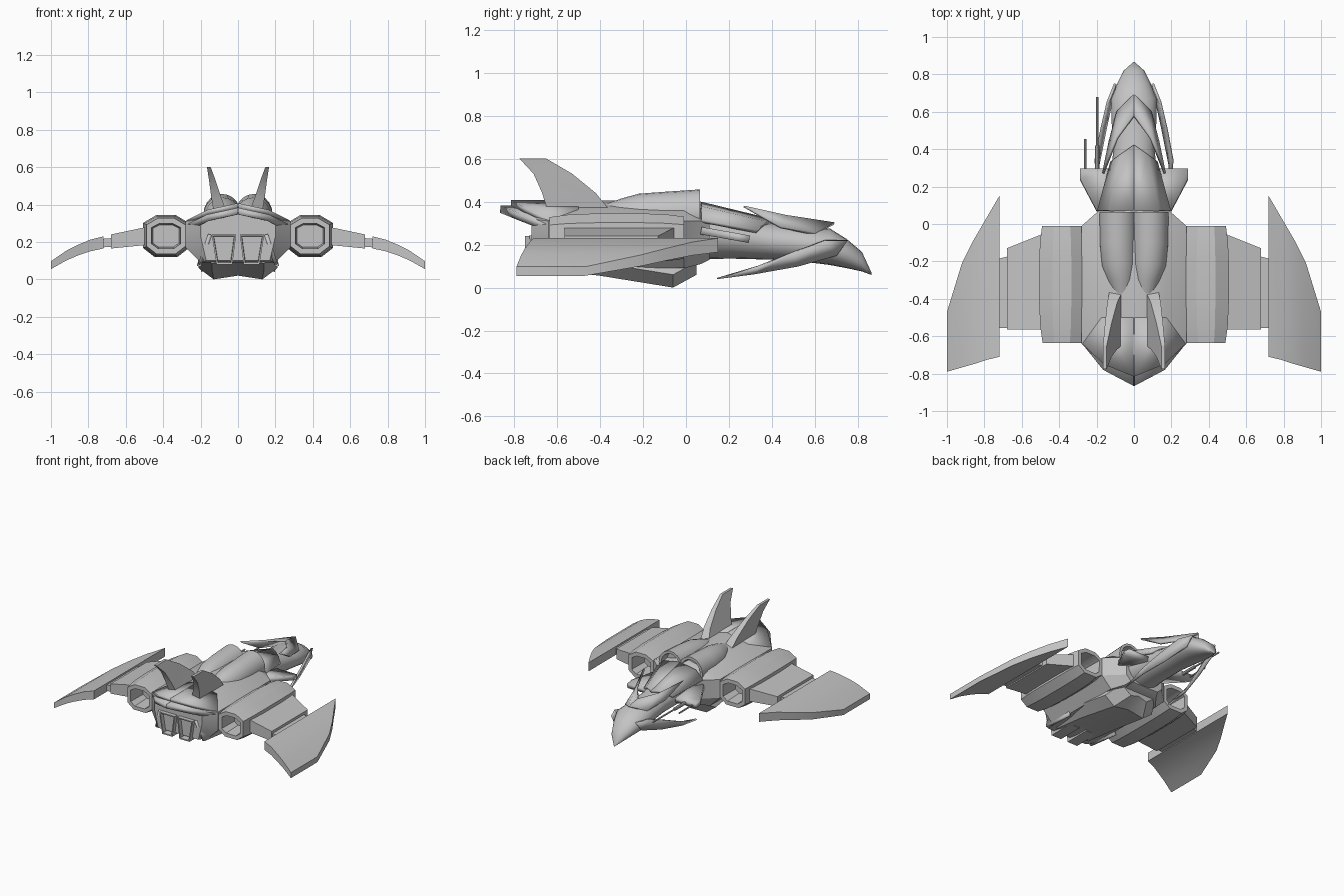
import bpy, bmesh, math

old = bpy.data.objects.get("Cube")
if old:
    bpy.data.objects.remove(old, do_unlink=True)

hull = bpy.data.materials.new("hull grey")
hull.use_nodes = True
hull.diffuse_color = (0.55, 0.55, 0.55, 1)
hull.node_tree.nodes["Principled BSDF"].inputs["Base Color"].default_value = (0.55, 0.55, 0.55, 1)


def finish(name, bm, mirror=False, thick=0, angle=30):
    """Turn a bmesh into a named object with optional thickness and mirror."""
    bmesh.ops.recalc_face_normals(bm, faces=bm.faces)
    me = bpy.data.meshes.new(name)
    bm.to_mesh(me)
    bm.free()
    me.materials.append(hull)
    me.polygons.foreach_set("use_smooth", [True] * len(me.polygons))
    me.set_sharp_from_angle(angle=math.radians(angle))
    ob = bpy.data.objects.new(name, me)
    bpy.context.collection.objects.link(ob)
    if thick:
        mod = ob.modifiers.new("thickness", 'SOLIDIFY')
        mod.thickness = thick
        mod.offset = 0
    if mirror:
        mod = ob.modifiers.new("mirror", 'MIRROR')
        mod.use_mirror_merge = False
    return ob


def loft(name, rings, mirror=False, rim=0, depth=0, ends=(0, 1), angle=30):
    """Skin a row of rings; the chosen ends can be hollowed behind a rim."""
    bm = bmesh.new()
    rows = [[bm.verts.new(p) for p in r] for r in rings]
    n = len(rows[0])
    for a, b in zip(rows, rows[1:]):
        for i in range(n):
            j = (i + 1) % n
            bm.faces.new((a[i], a[j], b[j], b[i]))
    caps = [bm.faces.new(rows[0]), bm.faces.new(rows[-1])]
    bmesh.ops.recalc_face_normals(bm, faces=bm.faces)
    if rim:
        for e in ends:
            bmesh.ops.inset_region(bm, faces=[caps[e]], thickness=rim)
            bmesh.ops.inset_region(bm, faces=[caps[e]], thickness=0.008, depth=-depth)
    return finish(name, bm, mirror, angle=angle)


def plate(name, points, faces, thick, mirror=True):
    bm = bmesh.new()
    vs = [bm.verts.new(p) for p in points]
    for f in faces:
        bm.faces.new([vs[i] for i in f])
    return finish(name, bm, mirror, thick)


def sym(y, half):
    """Full ring at y from a half outline running top centre to bottom centre."""
    return [(x, y, z) for x, z in half] + [(-x, y, z) for x, z in half[-2:0:-1]]


def hull_ring(y, wt, zt, w, zu, zl, wb, zb):
    return sym(y, [(0, zt + 0.04), (wt, zt), (w, zu), (w, zl), (wb, zb), (0, zb)])


def oval(y, cx, w, top, bottom, n=20):
    cz, h = (top + bottom) / 2, (top - bottom) / 2
    return [(cx + w * math.sin(math.tau * i / n), y, cz + h * math.cos(math.tau * i / n))
            for i in range(n)]


def slab(x, front, back, low, high):
    return [(x, front, low), (x, front, high), (x, back, high), (x, back, low)]


# Main body and keel
loft("main_body", [
    hull_ring(-.72, .15, .36, .2, .32, .23, .17, .1),
    hull_ring(-.64, .17, .365, .28, .31, .17, .2, .09),
    hull_ring(-.01, .17, .365, .28, .31, .17, .2, .09),
    hull_ring(.07, .13, .36, .19, .31, .17, .14, .11),
    hull_ring(.11, .11, .34, .16, .3, .17, .12, .13)])


def keel_ring(y, w, wb, z):
    return sym(y, [(0, .24), (w * .75, .24), (w, z + .06), (wb, z), (0, z + .02)])


loft("keel", [keel_ring(-.66, .19, .14, .085), keel_ring(-.4, .21, .14, .055),
              keel_ring(-.06, .21, .13, 0), keel_ring(.05, .15, .07, .06)])

# Twin dorsal humps with hollow front ends
loft("dorsal_humps", [oval(y, x, w, top, .24) for y, x, w, top in
     [(-.4, .06, .05, .38), (-.3, .07, .08, .415), (-.22, .08, .095, .437),
      (-.1, .085, .1, .446), (.065, .085, .1, .457)]],
     mirror=True, rim=.02, depth=.06, ends=(1,), angle=40)

# Rear roof overhang and ledge
for part, tip, side, z, t in [("rear_roof", -.815, -.75, .395, .025),
                              ("rear_ledge", -.865, -.78, .365, .035)]:
    plate(part, [(0, tip, z), (.16, side, z - .035), (.27, -.64, z - .09),
                 (.17, -.5, z - .04), (0, -.5, z)],
          [(0, 1, 3, 4), (1, 2, 3)], t)

# Exhaust nozzles
loft("exhausts", [[(.01, y, .24), (.14, y, .24), (.115, y, .08), (.03, y, .08)]
                  for y in (-.75, -.55)], mirror=True, rim=.012, depth=.09, ends=(0,))
plate("exhaust_side_fairings", [(.15, -.73, .24), (.2, -.7, .09), (.21, -.45, .07), (.17, -.45, .24)],
      [(0, 1, 2, 3)], .02)


# Engine pods
def pod_ring(y, s):
    octagon = [(.05, .113), (.122, .07), (.122, -.065), (.06, -.113)]
    pts = octagon + [(-x, z) for x, z in octagon[::-1]]
    return [(.385 + s * x, y, .232 + s * z) for x, z in pts]


loft("engine_pods", [pod_ring(y, s) for y, s in
     [(-.635, .85), (-.55, .95), (-.42, 1), (-.2, 1), (-.09, .96), (-.01, .87)]],
     mirror=True, rim=.03, depth=.14)

# Wings: root panel, joint, drooping outer blade
loft("wing_roots", [slab(.48, -.05, -.565, .185, .282), slab(.68, -.13, -.565, .165, .24)], mirror=True)
loft("wing_joints", [slab(.66, -.17, -.555, .175, .222), slab(.74, -.19, -.555, .17, .215)], mirror=True)
loft("outer_wings", [slab(.72, .15, -.71, .165, .23), slab(.79, .03, -.727, .15, .212),
                     slab(.86, -.09, -.75, .126, .183), slab(.92, -.21, -.767, .1, .152),
                     slab(1, -.47, -.79, .055, .097)], mirror=True)


# Tail fins
def fin_ring(z, lead, trail, a, b):
    return [(a, lead, z), (b, lead, z), (b, trail, z), (a, trail, z)]


loft("tail_fins", [fin_ring(.36, -.355, -.645, .06, .13), fin_ring(.44, -.42, -.67, .09, .143),
                   fin_ring(.53, -.53, -.71, .12, .155), fin_ring(.6, -.65, -.775, .146, .166)],
     mirror=True)

# Neck and beaked head in one smooth skin
loft("neck_and_head", [oval(y, 0, w, top, low) for y, w, top, low in
     [(.05, .15, .38, .13), (.2, .13, .345, .135), (.4, .11, .3, .13), (.55, .12, .285, .12),
      (.67, .122, .275, .105), (.75, .09, .225, .09), (.82, .055, .165, .075),
      (.865, .004, .067, .058)]], angle=50)

# Collar plate over the neck
plate("neck_plate", [(0, .07, .39), (.13, .07, .37), (.19, .07, .31), (0, .42, .305),
                     (.07, .37, .3), (.12, .33, .26)],
      [(0, 1, 4, 3), (1, 2, 5, 4)], .02)

# Swept head crest
plate("head_crest", [(0, .69, .298), (.09, .6, .25), (.13, .44, .28), (.165, .27, .378),
                     (.09, .46, .335), (0, .58, .312)],
      [(0, 1, 4, 5), (1, 2, 4), (2, 3, 4)], .014)

# Cheek blades sweeping back under the head
plate("cheek_blades", [(.1, .75, .22), (.14, .65, .22), (.175, .5, .165), (.205, .34, .1),
                       (.19, .145, .042), (.19, .32, .065), (.15, .52, .1), (.11, .7, .15)],
      [(0, 1, 7), (1, 2, 6, 7), (2, 3, 5, 6), (3, 4, 5)], .014)

# Canards and the two gun barrels on the right one
plate("canards", [(.08, .07, .265), (.2, .07, .265), (.29, .24, .235), (.29, .295, .225), (.08, .295, .225)],
      [(0, 1, 2, 3, 4)], .035)
for part, x, tip, r in [("long_gun", -.197, .68, .006), ("short_gun", -.26, .455, .006),
                        ("gun_sleeve", -.197, .42, .012)]:
    loft(part, [oval(y, x, r, .225 + r, .225 - r, 8) for y in (.27, tip)])
